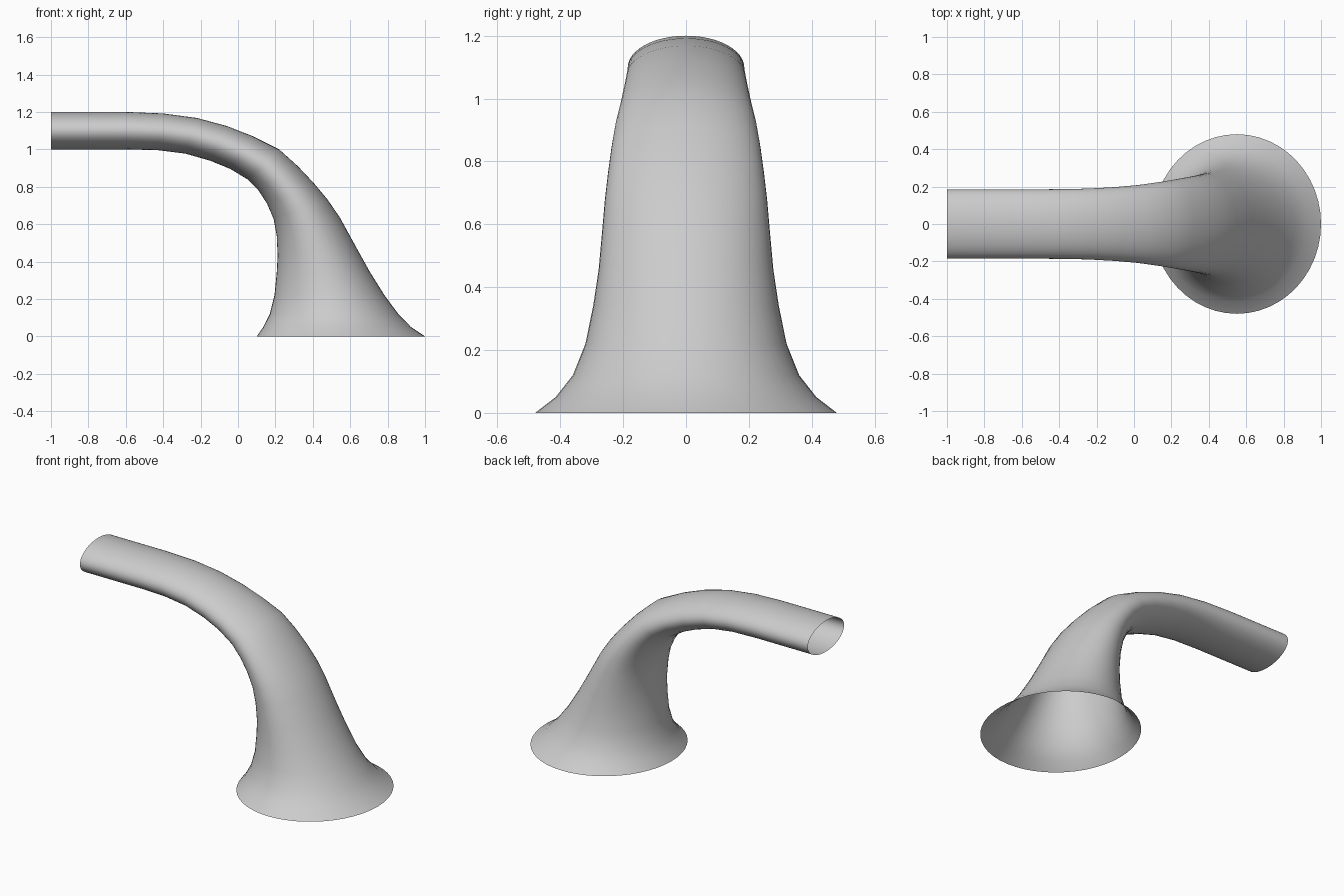
import bpy, bmesh, math
from mathutils import Vector

SIDES = 48
# Cross-sections: inner x, z, outer x, z (side profile), half width in y
SECTIONS = [
    (0.10, 0.00, 1.00, 0.00, 0.48),
    (0.135, 0.05, 0.925, 0.05, 0.415),
    (0.17, 0.12, 0.857, 0.12, 0.36),
    (0.195, 0.22, 0.783, 0.22, 0.32),
    (0.207, 0.34, 0.705, 0.345, 0.295),
    (0.212, 0.43, 0.63, 0.48, 0.278),
    (0.207, 0.54, 0.545, 0.635, 0.266),
    (0.19, 0.63, 0.48, 0.73, 0.258),
    (0.155, 0.71, 0.405, 0.82, 0.248),
    (0.11, 0.78, 0.32, 0.91, 0.237),
    (0.05, 0.84, 0.22, 1.00, 0.224),
    (-0.04, 0.895, 0.08, 1.07, 0.208),
    (-0.15, 0.94, -0.06, 1.125, 0.197),
    (-0.28, 0.977, -0.22, 1.168, 0.189),
    (-0.43, 0.996, -0.40, 1.192, 0.186),
    (-0.60, 1.00, -0.60, 1.20, 0.185),
    (-1.00, 1.00, -1.00, 1.20, 0.185),
]

# Flared, bent tube with open ends
bm = bmesh.new()
rings = []
for ix, iz, ox, oz, w in SECTIONS:
    inner, outer = Vector((ix, 0, iz)), Vector((ox, 0, oz))
    mid, half = (inner + outer) / 2, (outer - inner) / 2
    ring = []
    for i in range(SIDES):
        a = 2 * math.pi * i / SIDES
        ring.append(bm.verts.new(mid + half * math.cos(a) + Vector((0, w * math.sin(a), 0))))
    rings.append(ring)
for r0, r1 in zip(rings, rings[1:]):
    for i in range(SIDES):
        j = (i + 1) % SIDES
        f = bm.faces.new((r0[i], r0[j], r1[j], r1[i]))
        f.smooth = True

mesh = bpy.data.meshes.new("flared_spout")
bm.to_mesh(mesh)
bm.free()
spout = bpy.data.objects.new("flared_spout", mesh)
bpy.context.collection.objects.link(spout)
